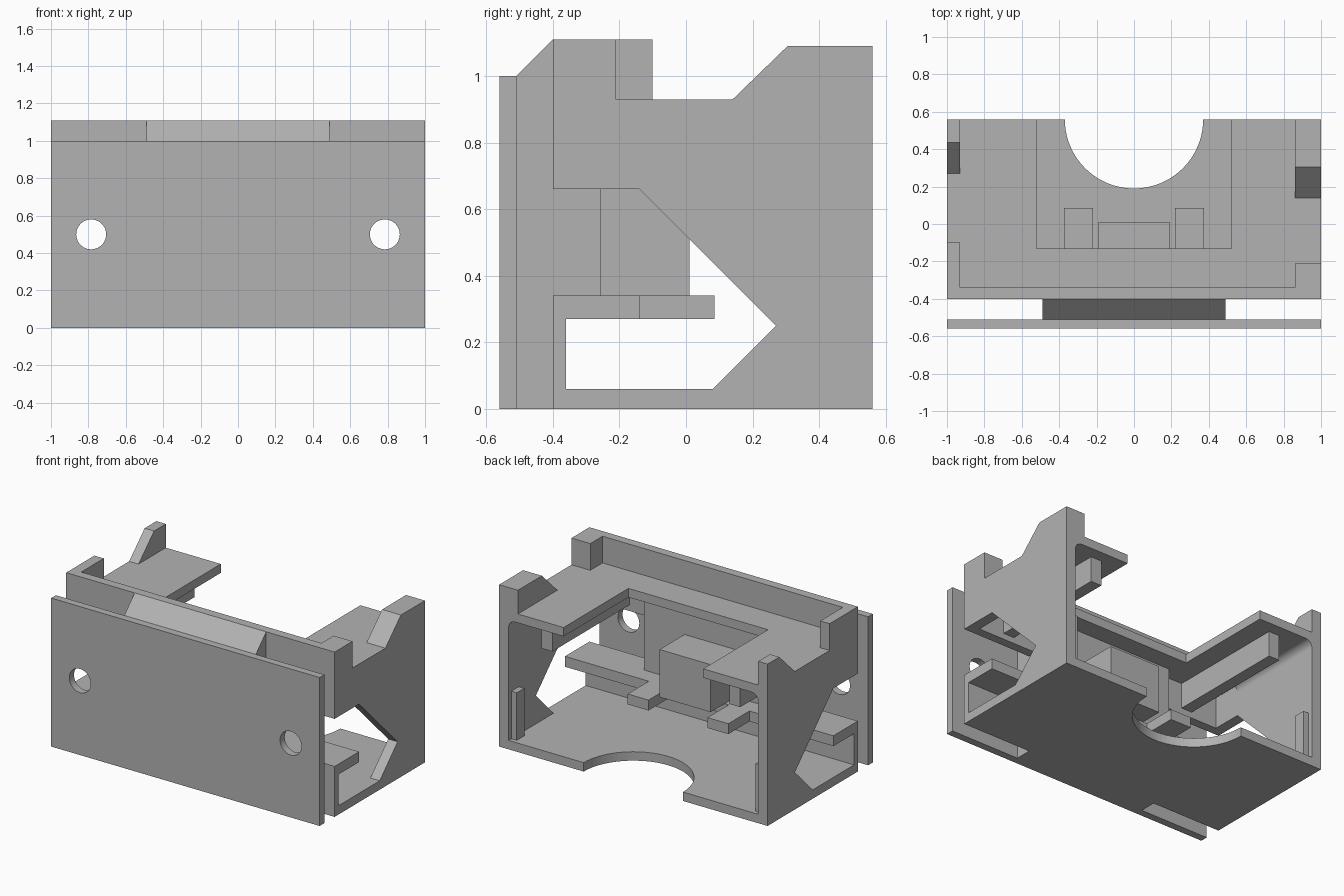
import bpy, bmesh
from math import sin, cos, pi
from mathutils import Matrix, Vector

cube = bpy.data.objects.get("Cube")
if cube:
    bpy.data.objects.remove(cube, do_unlink=True)

grey = bpy.data.materials.new("plain grey")
grey.use_nodes = True
grey.diffuse_color = (0.45, 0.45, 0.45, 1)
grey.node_tree.nodes["Principled BSDF"].inputs["Base Color"].default_value = grey.diffuse_color


def prism(name, profile, axis, lo, hi):
    """Extrude a 2D profile along x (profile is y, z) or z (profile is x, y)."""
    bm = bmesh.new()
    place = (lambda a, b: (lo, a, b)) if axis == "x" else (lambda a, b: (a, b, lo))
    face = bm.faces.new([bm.verts.new(place(a, b)) for a, b in profile])
    shift = Vector((hi - lo, 0, 0)) if axis == "x" else Vector((0, 0, hi - lo))
    top = bmesh.ops.extrude_face_region(bm, geom=[face], use_keep_orig=True)["geom"]
    bmesh.ops.translate(bm, vec=shift, verts=[v for v in top if isinstance(v, bmesh.types.BMVert)])
    bmesh.ops.recalc_face_normals(bm, faces=bm.faces)
    mesh = bpy.data.meshes.new(name)
    bm.to_mesh(mesh)
    bm.free()
    mesh.materials.append(grey)
    obj = bpy.data.objects.new(name, mesh)
    bpy.context.collection.objects.link(obj)
    return obj


def box(name, x, y, z):
    rect = [(x[0], y[0]), (x[1], y[0]), (x[1], y[1]), (x[0], y[1])]
    return prism(name, rect, "z", *z)


def arc(cx, cy, r, start, end, steps):
    angles = [start + (end - start) * i / steps for i in range(steps + 1)]
    return [(cx + r * cos(a), cy + r * sin(a)) for a in angles]


FRONT, BACK, WALL, SHELF = -0.40, 0.56, 0.93, 0.93

# Front plate with two round screw holes
plate = box("front_plate", (-1, 1), (-BACK, -0.51), (0, 1))
for side in (-1, 1):
    bm = bmesh.new()
    bmesh.ops.create_cone(bm, cap_ends=True, segments=40, radius1=0.08, radius2=0.08, depth=0.3,
                          matrix=Matrix.Translation((side * 0.785, -0.535, 0.5)) @ Matrix.Rotation(pi / 2, 4, "X"))
    mesh = bpy.data.meshes.new("hole_cutter")
    bm.to_mesh(mesh)
    bm.free()
    cutter = bpy.data.objects.new("hole_cutter", mesh)
    bpy.context.collection.objects.link(cutter)
    cutter.hide_render = True
    cutter.hide_set(True)
    mod = plate.modifiers.new("screw_hole", "BOOLEAN")
    mod.operation = "DIFFERENCE"
    mod.object = cutter
    mod.solver = "EXACT"
    bpy.context.view_layer.objects.active = plate
    bpy.ops.object.modifier_apply(modifier=mod.name)
    bpy.data.objects.remove(cutter, do_unlink=True)

# Sloped block joining the plate to the body
prism("joining_block", [(-0.51, 0), (FRONT, 0), (FRONT, 1.11), (-0.51, 1)], "x", -0.49, 0.49)

# Floor with a semicircular cutout at the back
prism("floor", [(-1, FRONT), (1, FRONT), (1, BACK)] + arc(0, BACK, 0.37, 0, -pi, 40) + [(-1, BACK)],
      "z", 0, 0.06)

# Front wall and low lip
box("upper_front_wall", (-1, 1), (FRONT, -0.34), (0.66, 1.11))
box("front_lip", (-1, 1), (FRONT, -0.36), (0, 0.34))

# Ledge, tabs and central blocks
box("ledge", (-1, 1), (FRONT, -0.14), (0.27, 0.34))
box("back_wall_block", (-0.49, 0.49), (FRONT, -0.255), (0.34, 0.88))
box("centre_block", (-0.19, 0.19), (-0.26, 0.01), (0.34, 0.66))

# U-shaped shelf
prism("shelf", [(-WALL, FRONT), (WALL, FRONT), (WALL, BACK), (0.52, BACK), (0.52, -0.13),
                (-0.52, -0.13), (-0.52, BACK), (-WALL, BACK)], "z", 0.87, SHELF)


def span(side, a, b):
    return sorted((side * a, side * b))


# Side walls with an arrow-shaped opening; the two sides differ along the top
for side, label, step, slope, inner in ((1, "left", -0.21, 0.14, 0.86), (-1, "right", -0.10, 0.27, WALL)):
    corner = [(step, SHELF), (step, 1.11), (FRONT, 1.11)]
    post = [(BACK, 1.09), (slope + 0.165, 1.09), (slope, SHELF)]
    opening = [(FRONT, 0.66), (-0.14, 0.66), (0.27, 0.25), (0.08, 0.06), (FRONT, 0.06)]
    prism(label + "_side_wall", [(FRONT, 0), (BACK, 0)] + post + corner + opening,
          "x", *span(side, WALL, 1))
    if inner < WALL:
        prism(label + "_post_thickening", [(BACK, SHELF)] + post, "x", *span(side, inner, WALL))
        prism(label + "_corner_thickening", [(FRONT, SHELF)] + corner, "x", *span(side, inner, WALL))
    # Rounded inside corner under the shelf
    fillet = [(side * px, pz) for px, pz in arc(0.88, 0.82, 0.05, 0, pi / 2, 8) + [(WALL, 0.87)]]
    strip = prism(label + "_fillet", fillet, "z", -BACK, 0.14)
    strip.data.transform(Matrix.Rotation(pi / 2, 4, "X"))
    strip.data.flip_normals() if strip.data.polygons[0].area < 0 else None
    # Beam below the shelf, rib on the wall, tab on the ledge
    box(label + "_shelf_beam", span(side, 0.66, 0.74), (-0.34, 0.48), (0.70, 0.88))
    box(label + "_wall_rib", span(side, 0.89, WALL), (0.45, 0.53), (0.06, 0.38))
    box(label + "_ledge_tab", span(side, 0.22, 0.375), (-0.14, 0.085), (0.27, 0.34))
